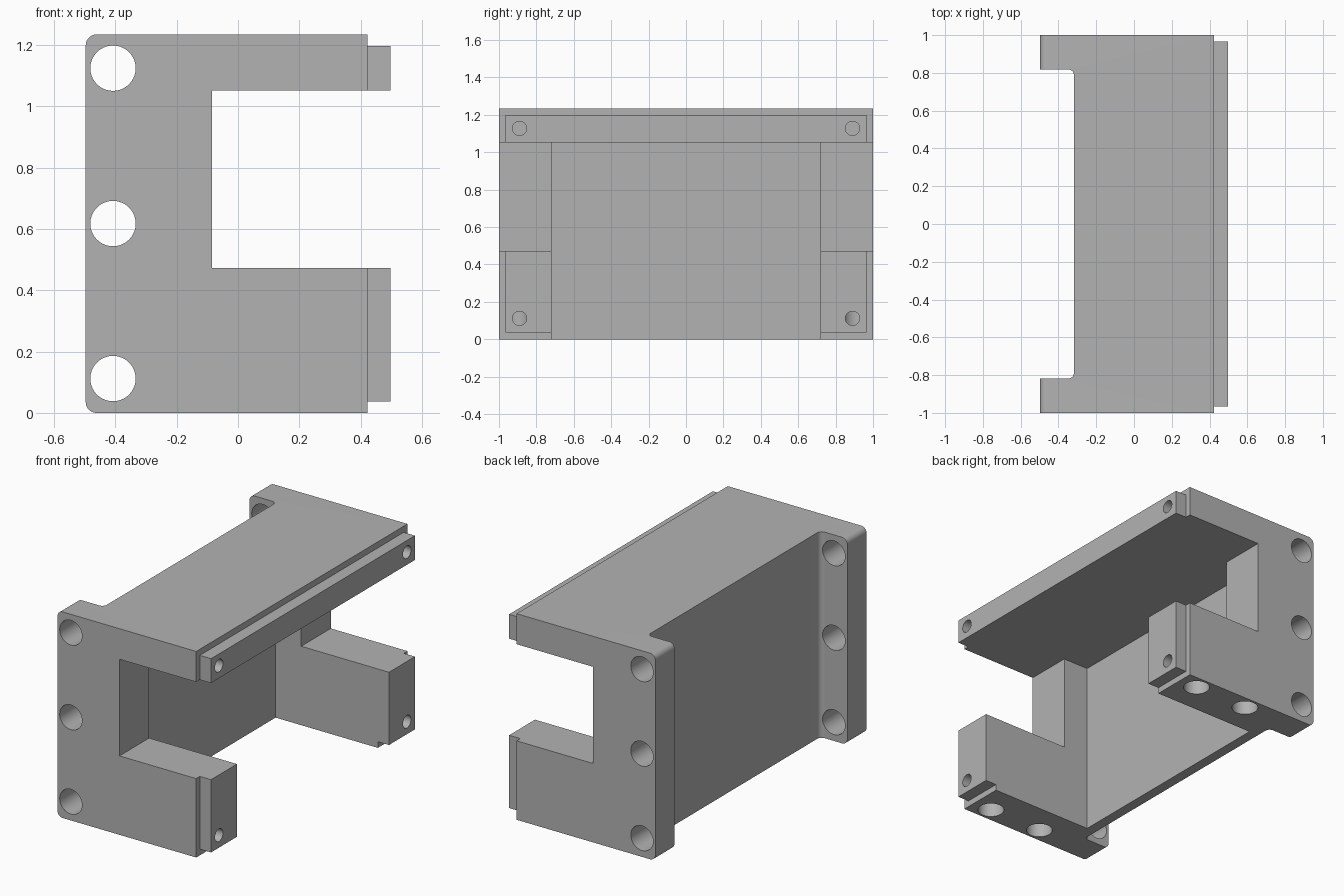
import bpy, bmesh, math
from mathutils import Vector

if "Cube" in bpy.data.objects:
    bpy.data.objects.remove(bpy.data.objects["Cube"], do_unlink=True)

X0, X1, XE = -0.497, 0.423, 0.497     # rear edge, body end, lip end
H, LEG, RAIL = 1.235, 0.473, 1.052    # total height, leg top, rail underside
NOTCH, WALL_IN, WALL_OUT = -0.085, -0.255, -0.318
INNER, FLANGE, LIP_Y = 0.72, 0.818, 0.965
BORE, SCREW = 0.074, 0.038

grey = bpy.data.materials.new("plain grey")
grey.use_nodes = True
grey.diffuse_color = (0.45, 0.45, 0.45, 1)
grey.node_tree.nodes["Principled BSDF"].inputs["Base Color"].default_value = grey.diffuse_color


def prism(name, points, direction):
    """Extrude a closed outline along a vector."""
    bm = bmesh.new()
    face = bm.faces.new([bm.verts.new(p) for p in points])
    ext = bmesh.ops.extrude_face_region(bm, geom=[face])
    moved = [v for v in ext["geom"] if isinstance(v, bmesh.types.BMVert)]
    bmesh.ops.translate(bm, verts=moved, vec=direction)
    bmesh.ops.recalc_face_normals(bm, faces=bm.faces)
    mesh = bpy.data.meshes.new(name)
    bm.to_mesh(mesh)
    bm.free()
    mesh.materials.append(grey)
    ob = bpy.data.objects.new(name, mesh)
    bpy.context.collection.objects.link(ob)
    return ob


def box(name, x, y, z):
    outline = [(x[0], y[0], z[0]), (x[1], y[0], z[0]), (x[1], y[1], z[0]), (x[0], y[1], z[0])]
    return prism(name, outline, (0, 0, z[1] - z[0]))


def cylinder(name, start, direction, radius, sides=48):
    d = Vector(direction)
    turn = d.to_track_quat('Z', 'Y')
    ring = []
    for i in range(sides):
        a = math.tau * (i + 0.5) / sides
        ring.append(Vector(start) + turn @ Vector((radius * math.cos(a), radius * math.sin(a), 0)))
    return prism(name, ring, d)


def arc(cx, cy, r, a0, a1, steps=8):
    """Corner arc as pairs of plane coordinates, angles in degrees."""
    angles = [math.radians(a0 + (a1 - a0) * i / steps) for i in range(steps + 1)]
    return [(cx + r * math.cos(a), cy + r * math.sin(a)) for a in angles]


def cut(ob, cutters):
    bpy.context.view_layer.objects.active = ob
    for c in cutters:
        mod = ob.modifiers.new("cut", 'BOOLEAN')
        mod.operation, mod.solver, mod.object = 'DIFFERENCE', 'EXACT', c
        bpy.ops.object.modifier_apply(modifier=mod.name)


# Housing: C-shaped side profile with rounded rear corners
R = 0.035
side = arc(X0 + R, H - R, R, 90, 180) + arc(X0 + R, R, R, 180, 270)
side += [(X1, 0), (X1, LEG), (NOTCH, LEG), (NOTCH, RAIL), (X1, RAIL), (X1, H)]
housing = prism("housing", [(x, -1, z) for x, z in side], (0, 2, 0))

# Stepped lips on the open end
rail_lip = box("rail_lip", (X1, XE), (-LIP_Y, LIP_Y), (RAIL, 1.198))
left_lip = box("back_leg_lip", (X1, XE), (INNER, LIP_Y), (0.037, LEG))
right_lip = box("front_leg_lip", (X1, XE), (-LIP_Y, -INNER), (0.037, LEG))

# Inner pocket and filleted rear recess
F = 0.03
pocket = box("pocket_cutter", (WALL_IN, 1), (-INNER, INNER), (-0.2, RAIL))
plan = [(-0.8, -FLANGE)] + arc(WALL_OUT - F, -FLANGE + F, F, -90, 0)
plan += arc(WALL_OUT - F, FLANGE - F, F, 0, 90) + [(-0.8, FLANGE)]
recess = prism("recess_cutter", [(x, y, -0.2) for x, y in plan], (0, 0, 1.8))

# Flange bores, blind bores under the legs, and screw holes in the lips
bores = [cylinder("bore_cutter", (-0.408, -1.3, z), (0, 2.6, 0), BORE)
         for z in (0.112, 0.618, 1.125)]
screws = []
for s in (-1, 1):
    for x in (0.30, -0.06):
        bores.append(cylinder("leg_bore_cutter", (x, s * 0.912, -0.1), (0, 0, 0.43), BORE))
    for z in (0.112, 1.128):
        screws.append(cylinder("screw_cutter", (0.29, s * 0.89, z), (0.4, 0, 0), SCREW, 32))

cut(housing, [pocket, recess] + bores + screws)
for lip in (rail_lip, left_lip, right_lip):
    cut(lip, screws)
for c in [pocket, recess] + bores + screws:
    bpy.data.objects.remove(c, do_unlink=True)

# Smooth the bores and fillets, keep edges sharp
bpy.ops.object.select_all(action='DESELECT')
for ob in (housing, rail_lip, left_lip, right_lip):
    ob.select_set(True)
bpy.context.view_layer.objects.active = housing
bpy.ops.object.shade_smooth_by_angle(angle=math.radians(30))
